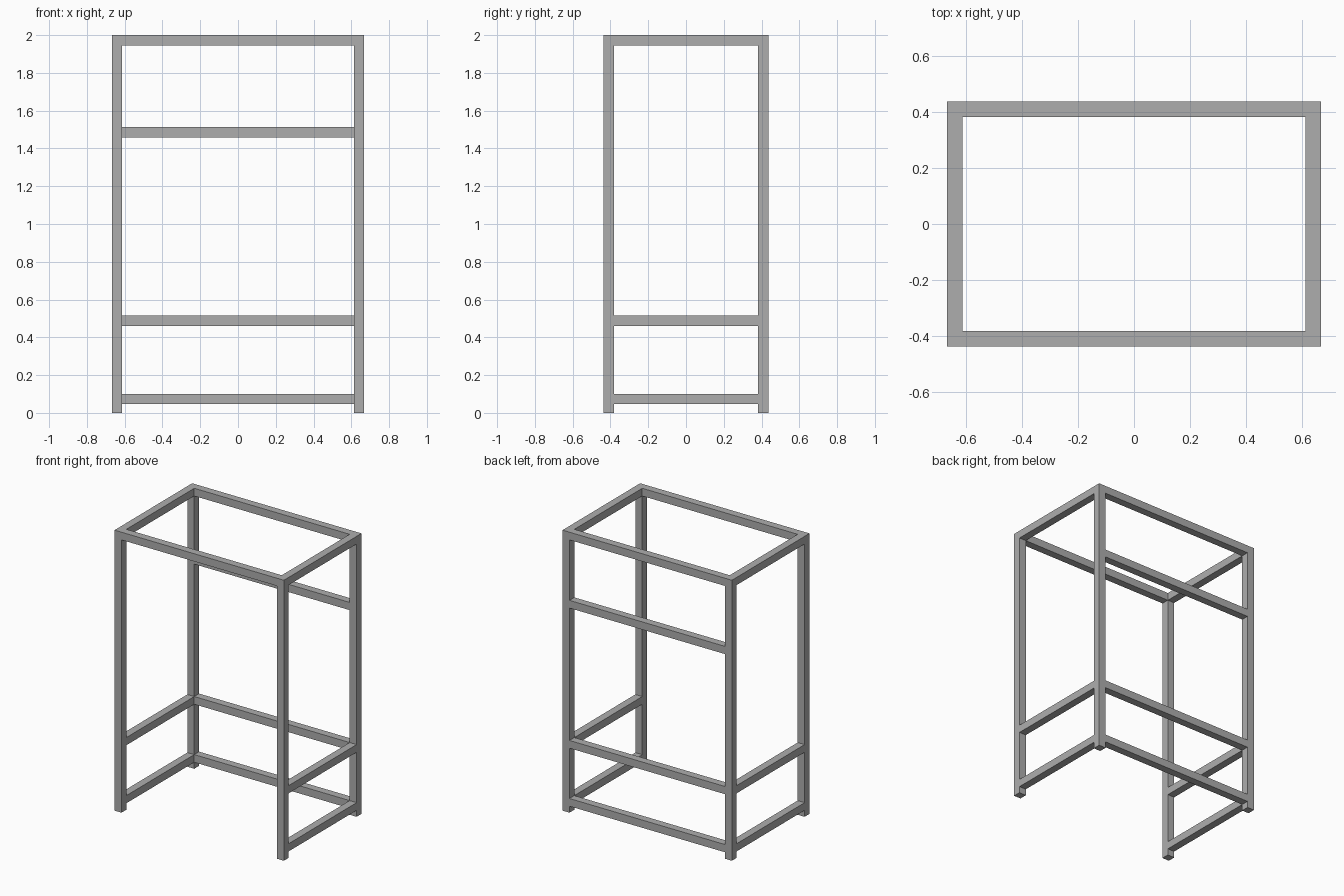
import bpy

cube = bpy.data.objects.get("Cube")
if cube:
    bpy.data.objects.remove(cube, do_unlink=True)

W, D, H = 0.668, 0.4375, 2.0   # half width, half depth, height
T = 0.055                      # tube thickness

# Grey metal
metal = bpy.data.materials.new("grey_metal")
metal.use_nodes = True
grey = (0.42, 0.42, 0.42, 1)
metal.diffuse_color = grey
metal.node_tree.nodes["Principled BSDF"].inputs["Base Color"].default_value = grey


def bar(name, low, high):
    """Square tube filling the box between two corners."""
    centre = [(a + b) / 2 for a, b in zip(low, high)]
    bpy.ops.mesh.primitive_cube_add(size=1, location=centre)
    obj = bpy.context.object
    obj.name = obj.data.name = name
    for v in obj.data.vertices:
        v.co = [c * (b - a) for c, a, b in zip(v.co, low, high)]
    obj.data.materials.append(metal)


def cross_rail(name, y, z):
    bar(name, (-W + T, y, z), (W - T, y + T, z + T))


def side_rail(name, x, z):
    bar(name, (x, -D + T, z), (x + T, D - T, z + T))


sides = {"right": -W, "left": W - T}
ends = {"front": -D, "back": D - T}

# Four corner posts
for side, x in sides.items():
    for end, y in ends.items():
        bar(f"{end}_{side}_post", (x, y, 0), (x + T, y + T, H))

# Rails between the posts on both sides
for side, x in sides.items():
    for level, z in (("lower", 0.046), ("middle", 0.46), ("top", H - T)):
        side_rail(f"{side}_{level}_rail", x, z)

# Rails across the back, and the single top rail at the front
for level, z in (("lower", 0.046), ("middle", 0.46), ("upper", 1.459), ("top", H - T)):
    cross_rail(f"back_{level}_rail", ends["back"], z)
cross_rail("front_top_rail", ends["front"], H - T)
